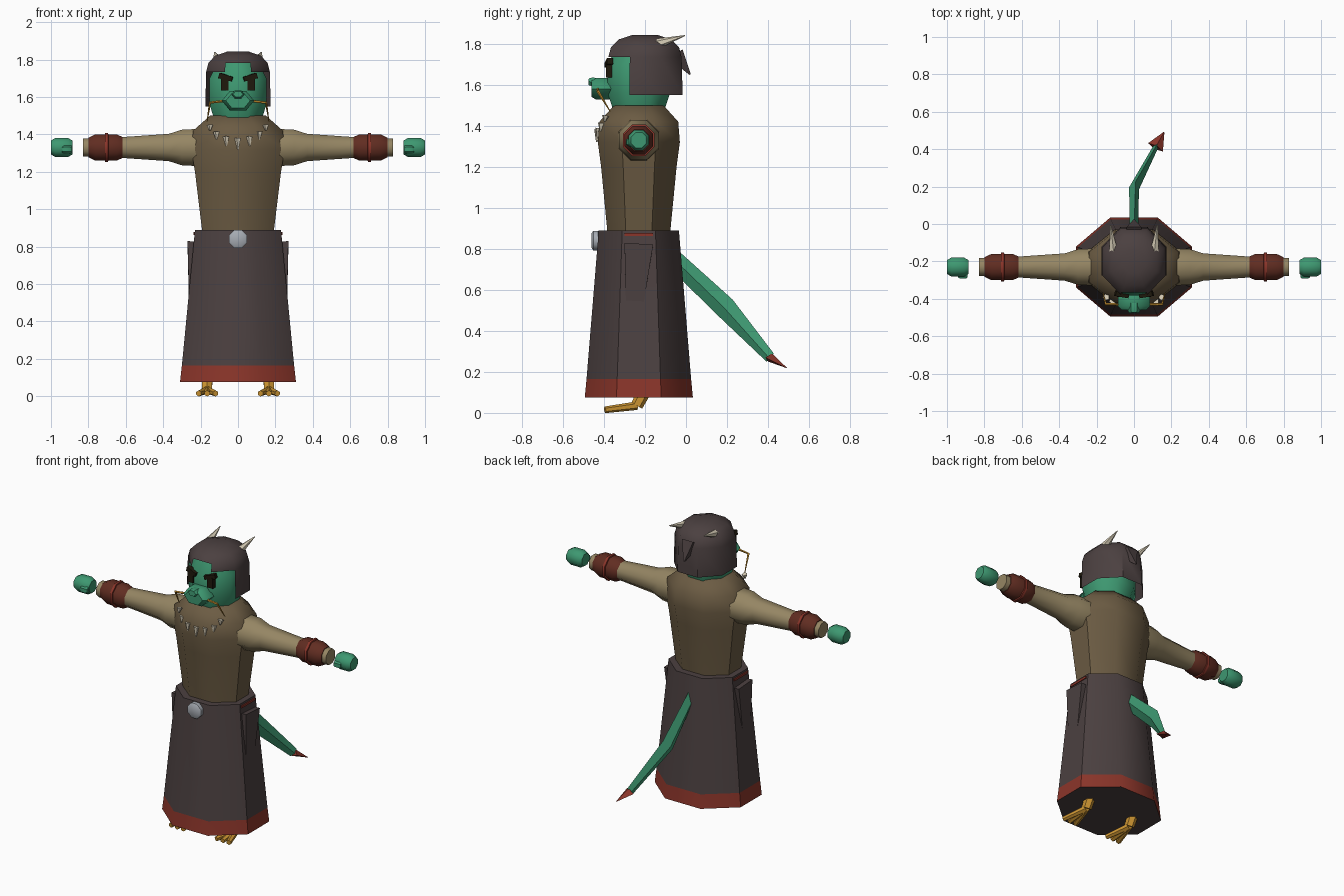
import bpy, bmesh
from math import sin, cos, pi, radians
from mathutils import Vector

if "Cube" in bpy.data.objects:
    bpy.data.objects.remove(bpy.data.objects["Cube"])


def material(name, *percent):
    color = [(value / 100) ** 2.2 for value in percent] + [1]
    mat = bpy.data.materials.new(name)
    mat.use_nodes = True
    mat.diffuse_color = color
    mat.node_tree.nodes["Principled BSDF"].inputs["Base Color"].default_value = color
    return mat


green = material("green skin", 25, 59, 44)
cloth = material("dark cloth", 30, 26, 26)
red = material("red trim", 54, 22, 18)
brown = material("brown tunic", 42, 36, 27)
tan = material("tan sleeve", 58, 52, 39)
leather = material("leather", 38, 19, 15)
orange = material("orange claw", 80, 58, 21)
bone = material("bone", 85, 81, 72)
black = material("near black", 14, 12, 8)
metal = material("metal", 65, 67, 70)

body_y = -0.23
arm_z = 1.33


def tube(name, points, radii, mats, sides=8, flat=1, turn=0.5, paint=None, drop=None):
    """Skin flat-sided rings along a path; flat scales their height, turn rotates them."""
    points = [Vector(point) for point in points]
    bm = bmesh.new()
    rows = []
    for i, (point, radius) in enumerate(zip(points, radii)):
        ahead = points[min(i + 1, len(points) - 1)] - points[max(i - 1, 0)]
        ahead.normalize()
        reference = Vector((0, 1, 0)) if abs(ahead.z) > 0.95 else Vector((0, 0, 1))
        across = ahead.cross(reference).normalized()
        upward = across.cross(ahead) * flat
        reach = radius / cos(pi / sides)
        angles = [(k + turn) * 2 * pi / sides for k in range(sides)]
        rows.append([bm.verts.new(point + (across * cos(a) + upward * sin(a)) * reach)
                     for a in angles])
    for lower, upper in zip(rows, rows[1:]):
        for k in range(sides):
            bm.faces.new((lower[k - 1], lower[k], upper[k], upper[k - 1]))
    bm.faces.new(rows[0])
    bm.faces.new(rows[-1])
    bmesh.ops.recalc_face_normals(bm, faces=bm.faces)
    if drop:
        unwanted = [face for face in bm.faces if drop(face.calc_center_median())]
        bmesh.ops.delete(bm, geom=unwanted, context="FACES")
    if paint:
        for face in bm.faces:
            face.material_index = paint(face.calc_center_median())
    mesh = bpy.data.meshes.new(name)
    bm.to_mesh(mesh)
    bm.free()
    for mat in mats if isinstance(mats, list) else [mats]:
        mesh.materials.append(mat)
    mesh.shade_smooth()
    mesh.set_sharp_from_angle(angle=radians(46))
    bpy.context.collection.objects.link(bpy.data.objects.new(name, mesh))


def column(name, profile, mats, y=body_y, **options):
    """Upright octagonal part from a height: half width profile."""
    tube(name, [(0, y, z) for z in profile], profile.values(), mats, **options)


def capsule(name, start, end, radius, mat, **options):
    """Short barrel with bevelled ends."""
    start, end = Vector(start), Vector(end)
    tube(name, [start.lerp(end, t) for t in (0, 0.2, 0.8, 1)],
         [radius * scale for scale in (0.75, 1, 1, 0.75)], mat, **options)


# Skirt with a red hem, tunic and buckle
hem_top = 0.165
column("skirt", {0.075: 0.31, hem_top: 0.3, 0.89: 0.23}, [cloth, red], flat=0.85,
       paint=lambda c: 0.08 < c.z < hem_top)
column("tunic", {0.87: 0.19, 1.2: 0.23, 1.32: 0.25, 1.42: 0.24, 1.5: 0.15}, brown, flat=0.8)
capsule("belt_buckle", (0, -0.42, 0.84), (0, -0.46, 0.84), 0.048, metal)

# Head, and a domed hood cut open around the face
column("head", {1.46: 0.12, 1.56: 0.152, 1.7: 0.152, 1.8: 0.1}, green)
brim = 1.735
hood = {1.55: 0.175}
for step in range(4):
    angle = step * pi / 7
    hood[brim + 0.11 * sin(angle)] = 0.17 * cos(angle) ** 0.7


def face_opening(c):
    forehead = abs(c.x) < 0.02 and c.y < -0.34 and c.z < brim + 0.04
    return c.z < 1.56 or forehead or (c.y < -0.28 and c.z < brim)


column("hood", hood, cloth, y=-0.2, flat=1.05, drop=face_opening)
tube("hood_point", [(0, -0.05, 1.75), (0, 0.02, 1.65)], [0.04, 0.004], cloth, sides=4)
capsule("snout", (0, -0.35, 1.58), (0, -0.46, 1.58), 0.075, green, sides=6, flat=0.7, turn=0)
capsule("nose", (0, -0.4, 1.61), (0, -0.475, 1.615), 0.03, green, sides=6, flat=0.7, turn=0)

# Tail with an arrow tip
tail_end = (0.115, 0.41, 0.27)
tube("tail", [(0, -0.06, 0.75), (0, 0.19, 0.515), tail_end], [0.016, 0.019, 0.01], green,
     sides=4, flat=2, turn=0)
tube("tail_tip", [tail_end, (0.16, 0.49, 0.22)], [0.032, 0.002], red, sides=4, flat=0.5, turn=0)

# Tooth necklace hung on an arc
for i in range(-3, 4):
    angle = i * 0.4
    top = Vector((0.16 * sin(angle), -0.37 - 0.06 * cos(angle), 1.49 - 0.11 * cos(angle)))
    tip = top - Vector((0, 0.005, 0.06 - 0.01 * abs(i)))
    tube("necklace_tooth", [top, tip], [0.015, 0.003], bone, sides=5)

for side, label in ((1, "left_"), (-1, "right_")):
    def at(x, y, z):
        return (side * x, y, z)

    def on_arm(x):
        return at(x, body_y, arm_z)

    # Sleeve, bracer, band and floating hand
    sleeve = {0.2: 0.1, 0.3: 0.095, 0.37: 0.073, 0.6: 0.057, 0.83: 0.047}
    tube(label + "sleeve", [on_arm(x) for x in sleeve], sleeve.values(), tan)
    capsule(label + "bracer", on_arm(0.61), on_arm(0.8), 0.07, leather)
    capsule(label + "bracer_band", on_arm(0.69), on_arm(0.715), 0.077, red)
    capsule(label + "hand", on_arm(0.885), on_arm(1), 0.05, green)
    capsule(label + "thumb", at(0.89, -0.27, 1.32), at(0.94, -0.27, 1.32), 0.022, green, sides=6)

    # Eye, brow, whisker and horn
    tube(label + "eye", [at(0.07, -0.36, 1.67), at(0.07, -0.39, 1.67)], [0.02, 0.02], black,
         sides=4, flat=1.7)
    tube(label + "brow", [at(0.03, -0.385, 1.695), at(0.1, -0.37, 1.715)], [0.012, 0.015], black,
         sides=4)
    tube(label + "whisker", [at(0.06, -0.43, 1.58), at(0.15, -0.43, 1.57), at(0.165, -0.37, 1.47)],
         [0.006, 0.006, 0.002], orange, sides=5)
    tube(label + "horn", [at(0.11, -0.14, 1.8), at(0.125, -0.005, 1.84)], [0.022, 0.002], bone,
         sides=6)

    # Pouch hanging from a strap on the hip
    tube(label + "pouch", [at(0.2, body_y, 0.82), at(0.22, -0.25, 0.53)], [0.07, 0.043], cloth,
         sides=4)
    tube(label + "pouch_strap", [at(0.225, -0.3, 0.87), at(0.225, -0.16, 0.87)], [0.014, 0.014],
         red, sides=4, flat=0.5)

    # Clawed foot with three spread toes
    heel = at(0.165, -0.24, 0.035)
    tube(label + "shin", [at(0.165, -0.19, 0.13), heel], [0.03, 0.026], orange, sides=6)
    for spread in (-0.045, 0, 0.045):
        tube(label + "toe", [heel, at(0.165 + spread, -0.395, 0.015)], [0.018, 0.014], orange,
             sides=6)
